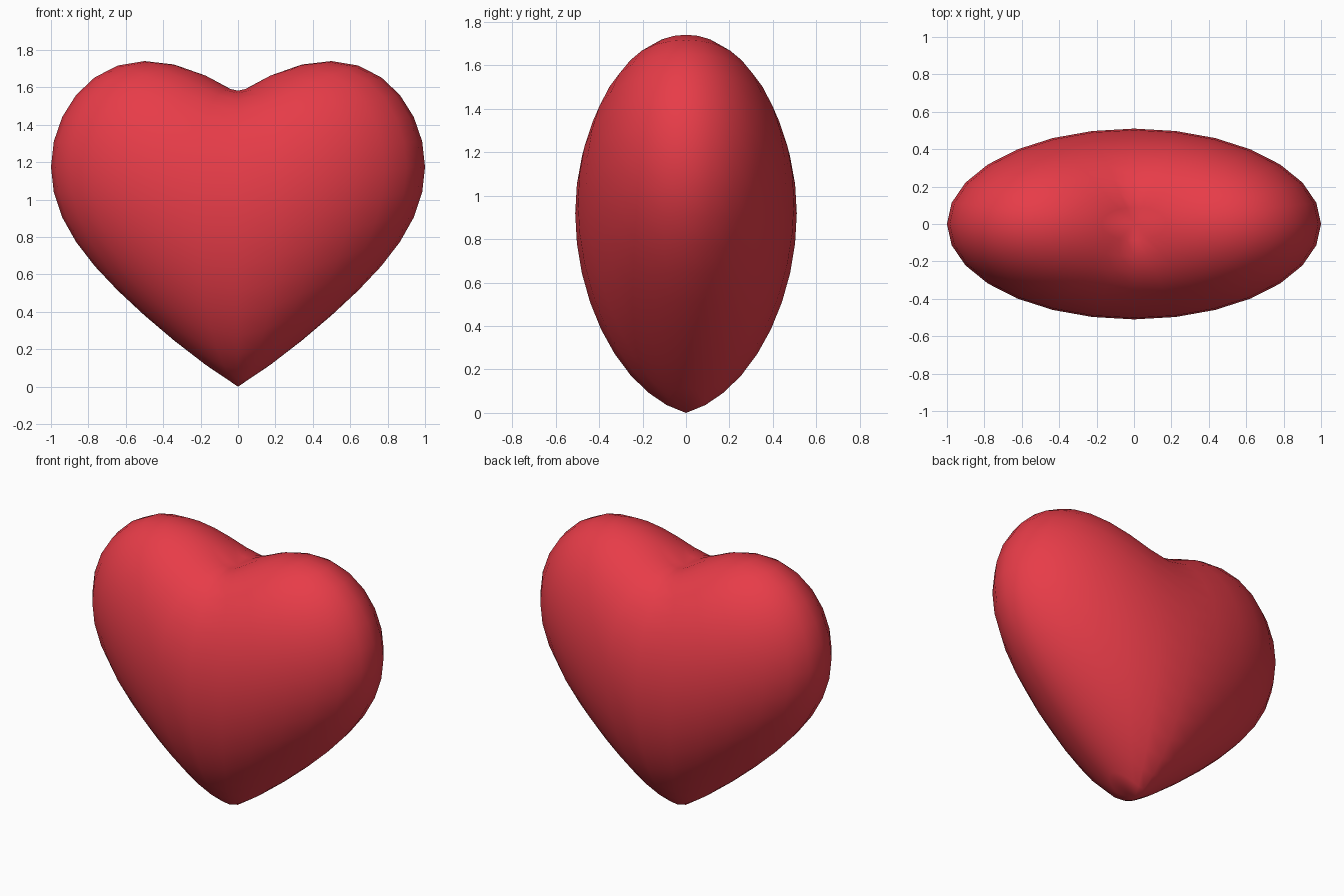
import bpy, bmesh, math

if "Cube" in bpy.data.objects:
    bpy.data.objects.remove(bpy.data.objects["Cube"])

HALF_W, HALF_D, HALF_H = 1.0, 0.51, 0.785
LIFT = 0.39  # how far the sides rise above the centre

# Heart: a squashed sphere whose sides are lifted away from the middle plane
mesh = bpy.data.meshes.new("heart")
bm = bmesh.new()
bmesh.ops.create_uvsphere(bm, u_segments=28, v_segments=18, radius=1.0)
for v in bm.verts:
    x, y, z = v.co
    r = math.sqrt(x * x + 0.05 * y * y)
    lift = LIFT * math.sin(min(r, 1.0) * math.pi / 2)
    v.co = (x * HALF_W, y * HALF_D, HALF_H * (1 + z) + lift)
for f in bm.faces:
    f.smooth = True
bm.to_mesh(mesh)
bm.free()

heart = bpy.data.objects.new("heart", mesh)
bpy.context.collection.objects.link(heart)

# Red surface
red = bpy.data.materials.new("red")
red.diffuse_color = (0.8, 0.045, 0.065, 1)
red.use_nodes = True
red.node_tree.nodes["Principled BSDF"].inputs["Base Color"].default_value = red.diffuse_color
mesh.materials.append(red)
